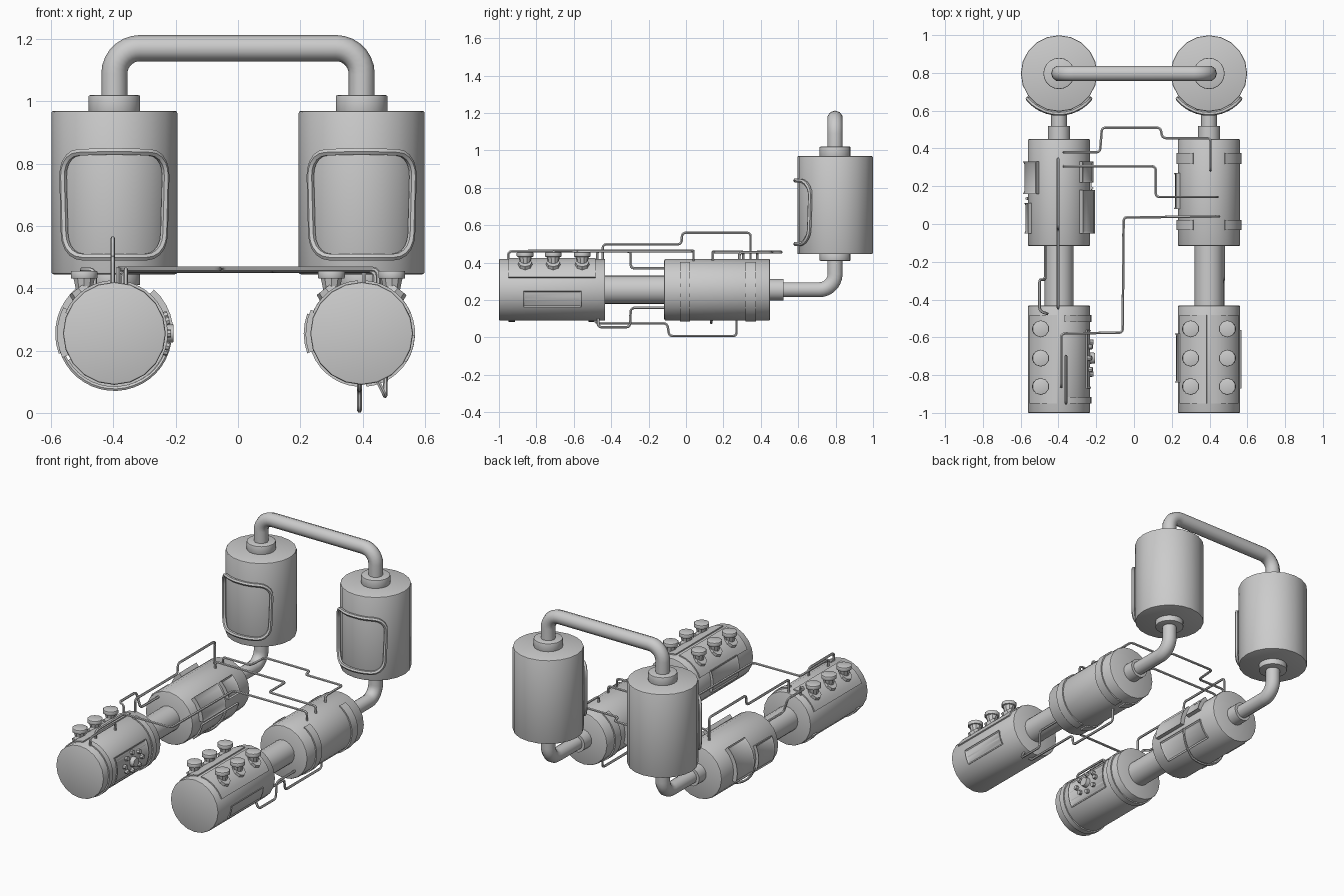
import bpy, bmesh, math
from mathutils import Vector, Matrix

if "Cube" in bpy.data.objects:
    bpy.data.objects.remove(bpy.data.objects["Cube"])

CX, CZ, R = 0.397, 0.255, 0.165     # tank axis offset, axis height, tank radius


def finish(name, bm, angle=35):
    bmesh.ops.recalc_face_normals(bm, faces=bm.faces)
    me = bpy.data.meshes.new(name)
    bm.to_mesh(me)
    bm.free()
    ob = bpy.data.objects.new(name, me)
    bpy.context.collection.objects.link(ob)
    bpy.ops.object.select_all(action='DESELECT')
    bpy.context.view_layer.objects.active = ob
    ob.select_set(True)
    bpy.ops.object.shade_smooth_by_angle(angle=math.radians(angle))
    return ob


def cyl(name, a, b, r, r2=None, n=20, bevel=0.0):
    """Cylinder or cone from point a to point b."""
    a, b = Vector(a), Vector(b)
    bm = bmesh.new()
    m = Matrix.Translation((a + b) / 2) @ (b - a).to_track_quat('Z', 'Y').to_matrix().to_4x4()
    bmesh.ops.create_cone(bm, cap_ends=True, segments=n, radius1=r, radius2=r if r2 is None else r2,
                          depth=(b - a).length, matrix=m)
    if bevel:
        rims = [e for f in bm.faces if len(f.verts) > 4 for e in f.edges]
        bmesh.ops.bevel(bm, geom=rims, offset=bevel, segments=2, affect='EDGES', profile=0.5)
    return finish(name, bm)


def fillet(pts, r, steps=4):
    """Round the inner corners of a polyline."""
    pts = [Vector(p) for p in pts]
    out = [pts[0]]
    for p, q, s in zip(pts, pts[1:], pts[2:]):
        d = min(r, (p - q).length * 0.48, (s - q).length * 0.48)
        a, b = q + (p - q).normalized() * d, q + (s - q).normalized() * d
        c = a + b - q
        for i in range(steps + 1):
            t = i / steps * math.pi / 2
            out.append(c + (a - c) * math.cos(t) + (b - c) * math.sin(t))
    return out + [pts[-1]]


def tube(name, pts, r, cyclic=False, res=1):
    cu = bpy.data.curves.new(name, 'CURVE')
    cu.dimensions = '3D'
    cu.bevel_depth, cu.bevel_resolution, cu.use_fill_caps = r, res, not cyclic
    sp = cu.splines.new('POLY')
    sp.points.add(len(pts) - 1)
    for p, v in zip(sp.points, pts):
        p.co = (*v, 1)
    sp.use_cyclic_u = cyclic
    ob = bpy.data.objects.new(name, cu)
    bpy.context.collection.objects.link(ob)
    me = bpy.data.meshes.new_from_object(ob)
    bpy.data.objects.remove(ob)
    bm = bmesh.new()
    bm.from_mesh(me)
    return finish(name, bm, 50)


def arc_panel(name, cx, y0, y1, a0, a1, r1, inset=0.0, r0=0.158):
    """Curved plate hugging a horizontal tank, with an optional sunken face."""
    n = max(2, round((a1 - a0) / 9))
    bm = bmesh.new()
    rows = []
    for i in range(n + 1):
        a = math.radians(a0 + (a1 - a0) * i / n)
        rows.append([bm.verts.new((cx + r * math.cos(a), y, CZ + r * math.sin(a)))
                     for r, y in ((r0, y0), (r1, y0), (r1, y1), (r0, y1))])
    outer = []
    for p, q in zip(rows, rows[1:]):
        for k in range(4):
            f = bm.faces.new((p[k], p[(k + 1) % 4], q[(k + 1) % 4], q[k]))
            if k == 1:
                outer.append(f)
    bm.faces.new(rows[0])
    bm.faces.new(rows[-1][::-1])
    bmesh.ops.recalc_face_normals(bm, faces=bm.faces)
    if inset:
        bmesh.ops.inset_region(bm, faces=outer, thickness=inset, depth=-0.006)
    return finish(name, bm)


def valve(name, cx, y, side):
    """Tilted nut on the tank shoulder with an upright capped funnel."""
    d = Vector((side * 0.62, 0, 0.78))
    c = Vector((cx, y, CZ))
    cyl(name + "_nut", c + d * 0.15, c + d * 0.187, 0.042, 0.036, n=8)
    x = cx + side * 0.097
    cyl(name + "_neck", (x, y, 0.37), (x, y, 0.433), 0.022, 0.036, n=10)
    cyl(name + "_cap", (x, y, 0.431), (x, y, 0.456), 0.045, n=10, bevel=0.004)


# Main bodies, shared by both sides
for s, side in ((-1, "left"), (1, "right")):
    x = s * CX
    cyl(side + "_front_tank", (x, -1, CZ), (x, -0.432, CZ), R, bevel=0.006)
    cyl(side + "_link_pipe", (x, -0.45, CZ), (x, -0.1, CZ), 0.076)
    cyl(side + "_rear_tank", (x, -0.117, CZ), (x, 0.45, CZ), R, bevel=0.009)
    cyl(side + "_rear_neck", (x, 0.44, CZ), (x, 0.52, CZ), 0.058)
    tube(side + "_elbow_pipe", fillet([(x, 0.5, CZ), (x, 0.797, CZ), (x, 0.797, 0.43)], 0.13, 7), 0.042, res=3)
    cyl(side + "_lower_collar", (x, 0.797, 0.41), (x, 0.797, 0.45), 0.083, bevel=0.004)
    cyl(side + "_upright_tank", (x, 0.797, 0.445), (x, 0.797, 0.97), 0.202, bevel=0.007)
    cyl(side + "_upper_collar", (x, 0.797, 0.96), (x, 0.797, 1.02), 0.083, bevel=0.005)
    # rounded window rim wrapped on the upright tank
    w, h = 0.192, 0.17
    loop = fillet([(0, h, 0), (w, h * 0.97, 0), (w * 0.93, -h, 0), (-w * 0.93, -h, 0),
                   (-w, h * 0.97, 0), (0, h, 0)], 0.075, 5)[:-1]
    pts = []
    for p in loop:
        a = p.x / 0.212
        pts.append((x + 0.212 * math.sin(a), 0.797 - 0.212 * math.cos(a), 0.67 + p.y))
    # subdivide the long top and bottom runs so that they follow the curve
    dense = []
    for i, p in enumerate(pts):
        q = pts[(i + 1) % len(pts)]
        n = max(1, int(abs(q[0] - p[0]) / 0.03))
        for k in range(n):
            v = Vector(p).lerp(Vector(q), k / n)
            dx = v.x - x
            v.y = 0.797 - math.sqrt(0.212 ** 2 - min(abs(dx), 0.211) ** 2)
            dense.append(v)
    tube(side + "_window_rim", dense, 0.012, True)

# Overhead pipe joining the upright tanks
tube("overhead_pipe", fillet([(-CX, 0.797, 1.0), (-CX, 0.797, 1.171), (CX, 0.797, 1.171),
                              (CX, 0.797, 1.0)], 0.15, 7), 0.042, res=3)

# Valve rows and their base plates
for i, y in enumerate((-0.86, -0.71, -0.555)):
    valve(f"left_valve_{i}", -CX, y, -1)
    valve(f"right_outer_valve_{i}", CX, y, 1)
    valve(f"right_inner_valve_{i}", CX, y, -1)
for nm, cx, a0, a1 in (("left_valve_plate", -CX, 94, 157), ("right_outer_valve_plate", CX, 23, 86),
                       ("right_inner_valve_plate", CX, 94, 157)):
    arc_panel(nm, cx, -0.95, -0.483, a0, a1, 0.171)

# Bands: (name, x, y0, y1, start angle, end angle)
for nm, cx, y0, y1, a0, a1 in (
        ("left_front_band_a", -CX, -0.95, -0.915, -150, 80),
        ("left_front_band_b", -CX, -0.52, -0.483, -150, 80),
        ("right_rear_band_a", CX, -0.032, 0.022, -85, 60), ("right_rear_band_b", CX, 0.318, 0.375, -85, 60),
        ("right_rear_band_c", CX, -0.032, 0.022, 120, 265), ("right_rear_band_d", CX, 0.318, 0.375, 120, 265)):
    arc_panel(nm, cx, y0, y1, a0, a1, 0.1715)

# Side boxes and sunken panels
for nm, cx, y0, y1, a0, a1, r, ins in (
        ("left_rear_box_a", -CX, 0.16, 0.33, 130, 200, 0.190, 0.012),
        ("left_rear_box_b", -CX, -0.05, 0.11, 153, 205, 0.184, 0.012),
        ("left_rear_box_c", -CX, 0.22, 0.33, 12, 48, 0.187, 0.012),
        ("left_rear_box_d", -CX, -0.05, 0.18, 0, 48, 0.190, 0.014),
        ("left_rear_under_panel", -CX, -0.03, 0.33, -52, -10, 0.174, 0.012),
        ("right_rear_inner_panel", CX, 0.08, 0.27, 160, 200, 0.186, 0.010),
        ("right_front_inner_panel", CX, -0.84, -0.58, 155, 200, 0.180, 0.012),
        ("right_front_outer_panel", CX, -0.87, -0.56, -33, -2, 0.171, 0.010),
        ("left_front_dial_panel", -CX, -0.87, -0.56, -32, 28, 0.171, 0.010)):
    arc_panel(nm, cx, y0, y1, a0, a1, r, ins)

# Rosette of buttons on the left front tank
cyl("dial_center", (-CX + 0.15, -0.71, CZ), (-CX + 0.19, -0.71, CZ), 0.032, 0.028, n=12)
for i in range(8):
    t = i * math.pi / 4
    y, a = -0.71 + 0.085 * math.cos(t), 0.055 * math.sin(t) / R
    d = Vector((math.cos(a), 0, math.sin(a)))
    c = Vector((-CX, y, CZ))
    cyl(f"dial_button_{i}", c + d * 0.15, c + d * 0.182, 0.016, 0.013, n=8)

# Thin lines running between and along the tanks
lines = {
    "cross_line_back": [(-0.37, 0.38, 0.4), (-0.37, 0.38, 0.456), (-0.18, 0.38, 0.456), (-0.17, 0.51, 0.456),
                        (0.14, 0.51, 0.456), (0.15, 0.455, 0.456), (0.405, 0.455, 0.456),
                        (0.405, 0.285, 0.456), (0.405, 0.285, 0.4)],
    "cross_line_mid": [(-0.37, 0.305, 0.4), (-0.37, 0.305, 0.456), (0.115, 0.305, 0.456), (0.115, 0.143, 0.456),
                       (0.44, 0.143, 0.456), (0.44, 0.143, 0.39)],
    "cross_line_front": [(0.45, 0.04, 0.39), (0.45, 0.04, 0.462), (-0.055, 0.035, 0.462), (-0.06, -0.575, 0.462),
                         (-0.385, -0.58, 0.462), (-0.385, -0.86, 0.462), (-0.385, -0.86, 0.4)],
    "left_top_short_line": [(-0.36, -0.7, 0.4), (-0.36, -0.7, 0.46), (-0.36, -0.95, 0.46), (-0.36, -0.95, 0.4)],
    "left_top_line": [(-0.402, 0.345, 0.4), (-0.402, 0.345, 0.56), (-0.402, -0.02, 0.56), (-0.402, -0.025, 0.498),
                      (-0.402, -0.445, 0.498), (-0.402, -0.445, 0.4)],
    "left_side_line": [(-0.46, -0.475, 0.39), (-0.46, -0.475, 0.46), (-0.5, -0.46, 0.46), (-0.5, -0.295, 0.46),
                       (-0.47, -0.295, 0.37), (-0.47, -0.1, 0.37)],
    "right_under_line": [(0.39, -0.5, 0.11), (0.39, -0.48, 0.075), (0.39, -0.1, 0.075), (0.39, -0.09, 0.0075),
                         (0.39, 0.27, 0.0075), (0.39, 0.27, 0.11)],
    "right_under_side_line": [(0.44, -0.47, 0.12), (0.472, -0.47, 0.055), (0.472, -0.3, 0.055),
                              (0.475, -0.295, 0.158), (0.475, -0.1, 0.158)],
}
for nm, pts in lines.items():
    tube(nm, fillet(pts, 0.018, 3), 0.0075)

# Hose wrapped under the left rear tank
hose = []
for i in range(19):
    a = math.radians(-165 + 155 * i / 18)
    hose.append((-CX + 0.178 * math.cos(a), 0.135 if i < 12 else 0.135 + 0.008 * (i - 11), CZ + 0.178 * math.sin(a)))
tube("left_under_hose", hose, 0.0075)
